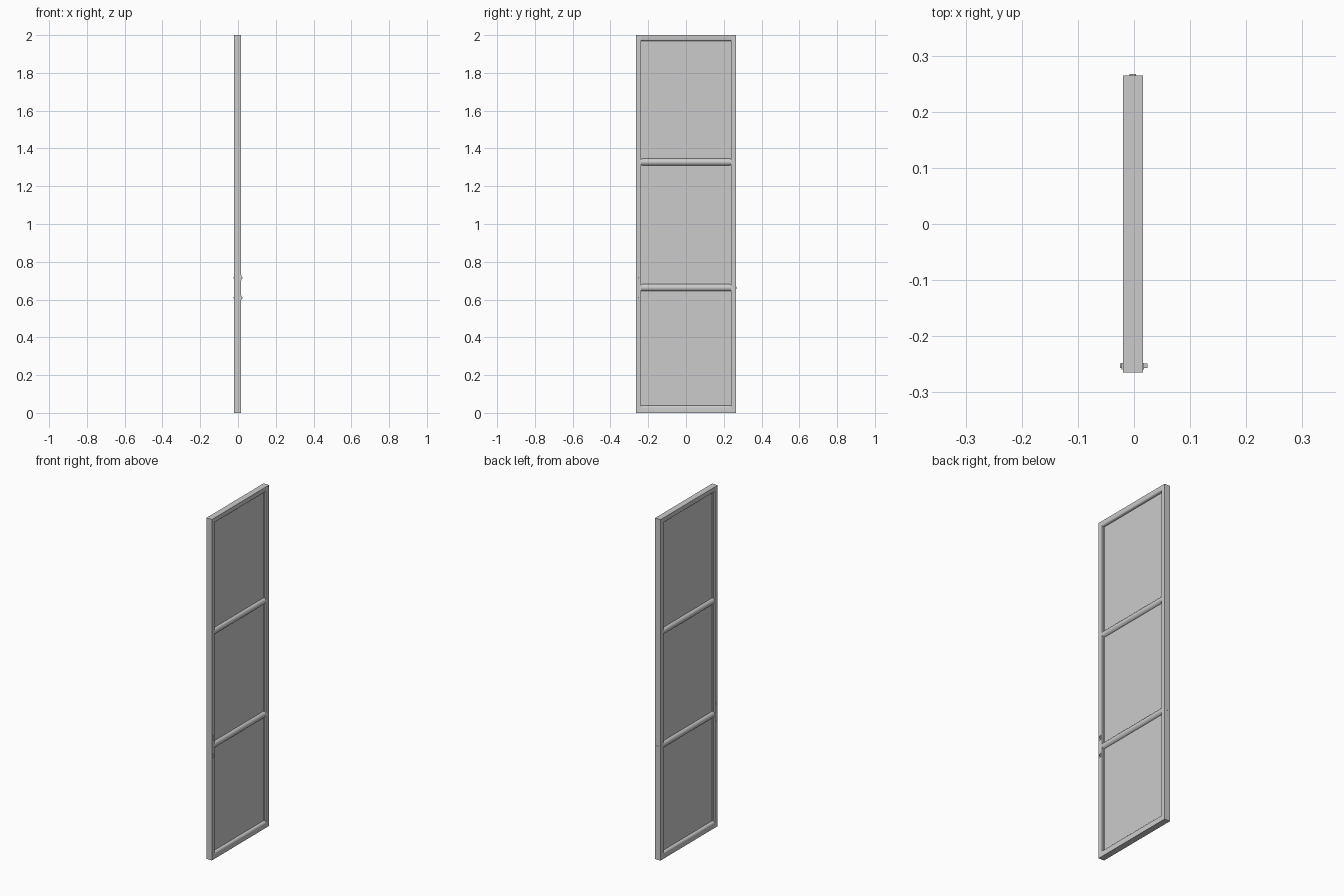
import bpy, bmesh, math

if "Cube" in bpy.data.objects:
    bpy.data.objects.remove(bpy.data.objects["Cube"])

XC, HX = -0.002, 0.018      # frame centre and half depth
HY, IN = 0.265, 0.239       # outer and inner half widths


def finish(name, bm):
    bmesh.ops.recalc_face_normals(bm, faces=bm.faces)
    me = bpy.data.meshes.new(name)
    bm.to_mesh(me)
    bm.free()
    ob = bpy.data.objects.new(name, me)
    bpy.context.collection.objects.link(ob)
    return ob


def box(name, x0, x1, y0, y1, z0, z1):
    bm = bmesh.new()
    bmesh.ops.create_cube(bm, size=1)
    for v in bm.verts:
        v.co = ((x0 + x1) / 2 + v.co.x * (x1 - x0),
                (y0 + y1) / 2 + v.co.y * (y1 - y0),
                (z0 + z1) / 2 + v.co.z * (z1 - z0))
    return finish(name, bm)


def rail(name, profile, half):
    """Extrude an (x, z) profile along y."""
    bm = bmesh.new()
    face = bm.faces.new([bm.verts.new((x, -half, z)) for x, z in profile])
    new = bmesh.ops.extrude_face_region(bm, geom=[face])["geom"]
    bmesh.ops.translate(bm, vec=(0, 2 * half, 0),
                        verts=[g for g in new if isinstance(g, bmesh.types.BMVert)])
    ob = finish(name, bm)
    bpy.ops.object.select_all(action='DESELECT')
    ob.select_set(True)
    bpy.context.view_layer.objects.active = ob
    bpy.ops.object.shade_smooth_by_angle(angle=math.radians(35))
    return ob


def half_round(z_out, z_base, bulge):
    """Square outer side, curved inner side."""
    pts = [(XC + HX, z_out)]
    for i in range(13):
        a = math.pi * i / 12
        pts.append((XC + HX * math.cos(a), z_base + bulge * math.sin(a)))
    return pts + [(XC - HX, z_out)]


# Upright stiles
for side, y0, y1 in (("left", -HY, -IN), ("right", IN, HY)):
    box("stile_" + side, XC - HX, XC + HX, y0, y1, 0, 2)

# Top and bottom rails with rounded inner edges
rail("top_rail", half_round(2.0, 1.976, -0.008), IN)
rail("bottom_rail", half_round(0.0, 0.026, 0.014), IN)

# Round crossbars
for name, z in (("lower_crossbar", 0.663), ("upper_crossbar", 1.328)):
    rail(name, [(XC + HX * math.cos(math.tau * i / 24),
                 z + 0.019 * math.sin(math.tau * i / 24)) for i in range(24)], IN)

# Panels, each held by a thin bead
for i, (z0, z1) in enumerate(((0.035, 0.65), (0.676, 1.315), (1.341, 1.972))):
    box(f"panel_{i}", XC - 0.004, XC + 0.004, -IN, IN, z0, z1)
    for j, s in enumerate((-1, 1)):
        box(f"bead_{i}_{j}", XC - 0.008, XC + 0.008,
            *sorted((s * IN, s * (IN - 0.005))), z0, z1)

# Latch lever and lock on both faces
for side, s, base in (("back", 1, XC + HX), ("front", -1, XC - HX)):
    d = 0.008 if s > 0 else 0.005
    for part, z, h in (("latch", 0.715, 0.014), ("lock", 0.61, 0.012)):
        box(f"{part}_plate_{side}", *sorted((base, base + s * 0.002)),
            -0.259, -0.248, z - h, z + h)
        box(f"{part}_lever_{side}", *sorted((base, base + s * d)),
            -0.257, -0.249, z - 0.004, z + 0.004)

# Small catch on the far edge
box("edge_catch", XC - 0.006, XC + 0.006, 0.26, 0.267, 0.655, 0.668)
